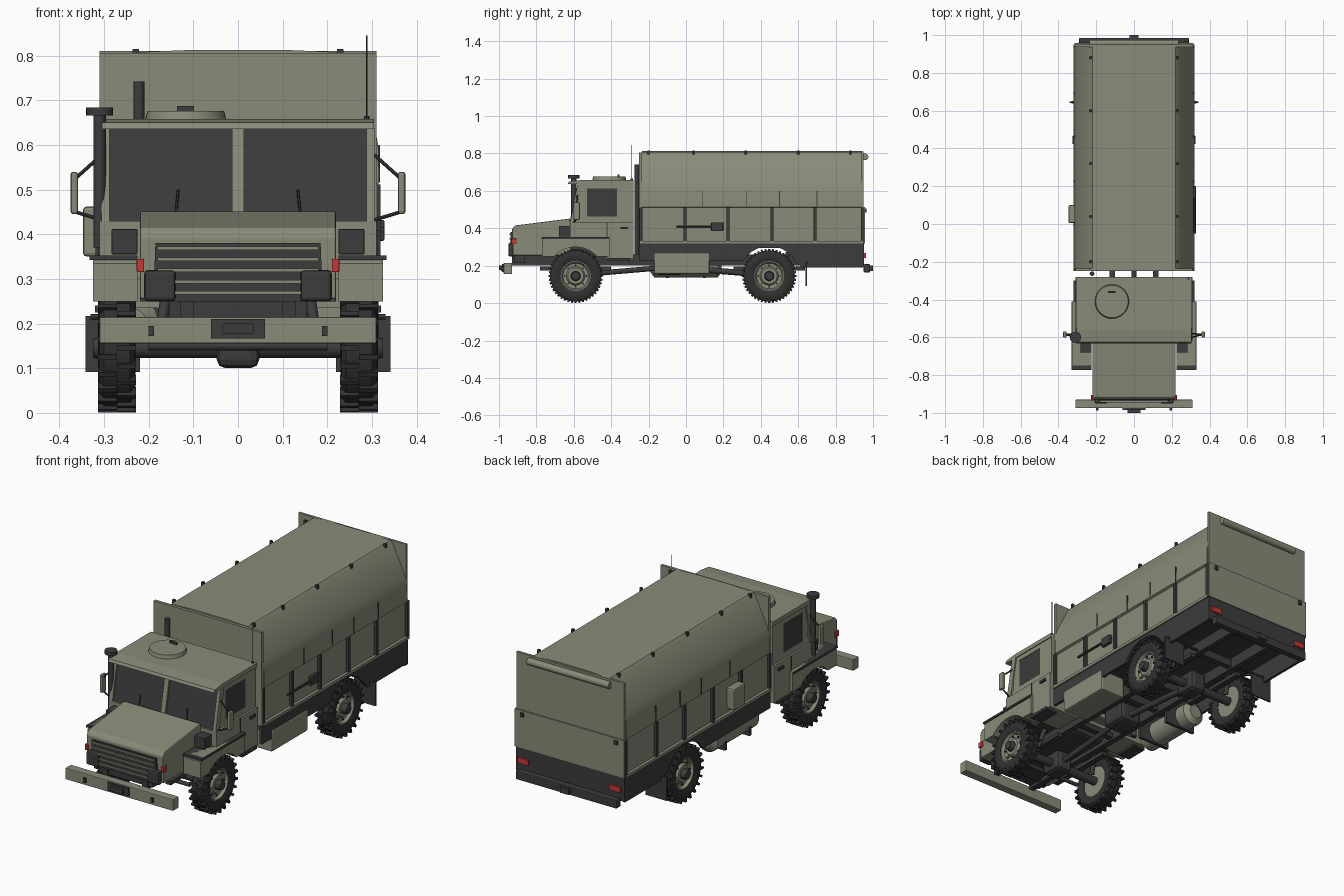
import bpy, bmesh, math
from mathutils import Matrix, Vector

if "Cube" in bpy.data.objects:
    bpy.data.objects.remove(bpy.data.objects["Cube"])

def mat(name, c):
    m = bpy.data.materials.new(name)
    m.diffuse_color = (*c, 1)
    m.use_nodes = True
    m.node_tree.nodes["Principled BSDF"].inputs["Base Color"].default_value = m.diffuse_color
    return m
OLIVE, DARK = mat("olive", (.25, .26, .19)), mat("dark", (.045, .045, .045))
RED, TYRE = mat("red", (.55, .04, .04)), mat("rubber", (.03, .03, .03))

def finish(name, bm, m, bevel=0, smooth=False):
    bmesh.ops.recalc_face_normals(bm, faces=bm.faces[:])
    me = bpy.data.meshes.new(name)
    bm.to_mesh(me)
    bm.free()
    o = bpy.data.objects.new(name, me)
    bpy.context.collection.objects.link(o)
    me.materials.append(m)
    if bevel:
        b = o.modifiers.new("bevel", 'BEVEL')
        b.width, b.segments = bevel, 2
    if smooth:
        bpy.ops.object.select_all(action='DESELECT')
        o.select_set(True)
        bpy.context.view_layer.objects.active = o
        bpy.ops.object.shade_smooth_by_angle(angle=math.radians(35))
    return o

def box(name, x, y, z, m=OLIVE, bevel=0, mirror=False):
    for s in ((1, -1) if mirror else (1,)):
        bm = bmesh.new()
        c = Vector((s * (x[0] + x[1]) / 2, sum(y) / 2, sum(z) / 2))
        bmesh.ops.create_cube(bm, size=1, matrix=Matrix.Translation(c) @ Matrix.Diagonal(
            (abs(x[1] - x[0]), y[1] - y[0], z[1] - z[0], 1)))
        finish(name, bm, m, bevel)

def prism(name, pts, axis, a, b, m=OLIVE, mirror=False, smooth=False, bevel=0):
    for s in ((1, -1) if mirror else (1,)):
        bm = bmesh.new()
        vs = [bm.verts.new((s * a, p, q) if axis == 'x' else (p, a, q)) for p, q in pts]
        f = bm.faces.new(vs)
        r = bmesh.ops.extrude_face_region(bm, geom=[f])
        d = Vector((s * (b - a), 0, 0)) if axis == 'x' else Vector((0, b - a, 0))
        bmesh.ops.translate(bm, vec=d, verts=[v for v in r['geom'] if isinstance(v, bmesh.types.BMVert)])
        finish(name, bm, m, bevel, smooth)

def rod(name, p, q, r, m=DARK, n=16, r2=None, mirror=False):
    for s in ((1, -1) if mirror else (1,)):
        a, b = Vector((s * p[0], *p[1:])), Vector((s * q[0], *q[1:]))
        d = b - a
        bm = bmesh.new()
        bmesh.ops.create_cone(bm, cap_ends=True, segments=n, radius1=r, radius2=r if r2 is None else r2,
            depth=d.length, matrix=Matrix.Translation((a + b) / 2) @ d.to_track_quat('Z', 'Y').to_matrix().to_4x4())
        finish(name, bm, m, 0, True)

def lathe(bm, prof, s, y, z, n=40):
    vs = [bm.verts.new((s * x, y, z + r)) for x, r in prof]
    es = [bm.edges.new((vs[i], vs[i + 1])) for i in range(len(vs) - 1)]
    bmesh.ops.spin(bm, geom=vs + es, cent=(0, y, z), axis=(1, 0, 0), angle=2 * math.pi, steps=n)
    bmesh.ops.remove_doubles(bm, verts=bm.verts[:], dist=1e-5)

# wheels: tyre with lugs, dished rim, hub and bolts
WZ, FRONT, REAR = .145, -.59, .445
for label, wy in (("front", FRONT), ("rear", REAR)):
    for s in (1, -1):
        bm = bmesh.new()
        lathe(bm, [(.238, .08), (.230, .1), (.232, .125), (.242, .137), (.3, .137), (.31, .125),
                   (.313, .1), (.305, .08), (.238, .08)], s, wy, WZ)
        for i in range(44):
            a = i * 2 * math.pi / 44
            x = .25 if i % 2 else .292
            M = Matrix.Translation((0, wy, WZ)) @ Matrix.Rotation(a, 4, 'X') @ Matrix.Translation(
                (s * x, 0, .132)) @ Matrix.Diagonal((.043, .011, .025, 1))
            bmesh.ops.create_cube(bm, size=1, matrix=M)
        finish(label + "_tyre", bm, TYRE, 0, True)
        bm = bmesh.new()
        lathe(bm, [(.24, .001), (.24, .08), (.303, .083), (.303, .075), (.288, .068), (.285, .05),
                   (.297, .042), (.297, .001)], s, wy, WZ, 32)
        finish(label + "_rim", bm, OLIVE, 0, True)
        rod(label + "_hub", (s * .29, wy, WZ), (s * .325, wy, WZ), .028, DARK, 16, .022)
        for i in range(8):
            a = i * math.pi / 4
            y, z = wy + .058 * math.cos(a), WZ + .058 * math.sin(a)
            rod("wheel_bolt", (s * .283, y, z), (s * .295, y, z), .005, DARK, 6)
    # axle, differential and springs
    rod(label + "_axle", (-.24, wy, WZ), (.24, wy, WZ), .022)
    box(label + "_differential", (-.048, .048), (wy - .06, wy + .06), (.1, .205), DARK, .02)
    box(label + "_leaf_spring", (.13, .16), (wy - .19, wy + .19), (.175, .195), DARK, mirror=True)
    rod(label + "_shock", (.18, wy + .05, .14), (.16, wy + .1, .27), .012, mirror=True)

# chassis frame and drivetrain
box("frame_rail", (.1, .13), (-.93, .95), (.2, .26), DARK, mirror=True)
for y in (-.85, -.3, .05, .25, .62, .9):
    box("cross_member", (-.11, .11), (y - .015, y + .015), (.21, .25), DARK)
rod("front_driveshaft", (0, FRONT, .15), (0, -.12, .19), .014)
rod("rear_driveshaft", (0, -.05, .19), (0, REAR, .15), .016)
box("transfer_case", (-.065, .065), (-.16, -.02), (.15, .25), DARK, .02)
box("engine_block", (-.1, .1), (-.88, -.35), (.21, .3), DARK, .02)
rod("steering_link", (-.2, -.68, .15), (.2, -.68, .15), .01)

# front bumper
box("front_bumper", (-.31, .31), (-.975, -.93), (.155, .215), OLIVE, .004)
box("bumper_plate", (-.06, .06), (-.985, -.97), (.167, .21), DARK)
box("front_tow_hitch", (-.035, .035), (-1, -.98), (.178, .2), DARK)
box("bumper_hook", (.188, .2), (-.988, -.97), (.172, .195), DARK, mirror=True)
box("radiator_underside", (-.155, .155), (-.92, -.86), (.215, .255), DARK)

# bonnet and grille
prism("bonnet", [(-.925, .255), (-.93, .395), (-.915, .415), (-.62, .452), (-.62, .255)], 'x', -.22, .22, bevel=.005)
prism("grille_recess", [(-.19, .25), (.19, .25), (.185, .38), (-.185, .38)], 'y', -.937, -.92, DARK)
for i in range(5):
    z = .265 + i * .025
    box("grille_slat", (-.18, .18), (-.945, -.93), (z, z + .008))
box("headlight_housing", (.14, .21), (-.95, -.92), (.25, .32), DARK, .008, True)
box("indicator", (.21, .227), (-.935, -.905), (.315, .345), RED, .003, True)
box("cowl_vent", (.225, .283), (-.68, -.61), (.355, .412), DARK, .003, True)

# wings with wheel arches
arch = [(FRONT + .155 * math.cos(a), WZ + .155 * math.sin(a)) for a in
        [math.radians(42.6 + i * 94.8 / 10) for i in range(11)]]
prism("front_wing", [(-.77, .25), (-.77, .335), (-.75, .353), (-.41, .353), (-.41, .25)] + arch, 'x', .225, .325, mirror=True)
box("wing_edge", (.225, .332), (-.772, -.41), (.342, .353), DARK, 0, True)

# cab
prism("cab_lower", [(-.62, .3), (-.62, .43), (-.28, .43), (-.28, .235), (-.43, .235), (-.43, .3)], 'x', -.31, .31)
box("cab_floor", (-.22, .22), (-.62, -.28), (.25, .3), DARK)
box("cab_step", (.25, .32), (-.42, -.3), (.225, .24), DARK, 0, True)
box("cab_back_wall", (-.3, .3), (-.295, -.28), (.43, .64))
prism("cab_roof", [(-.632, .636), (-.625, .65), (-.56, .658), (-.28, .658), (-.28, .636)], 'x', -.305, .305)
prism("windscreen", [(-.61, .43), (-.57, .638), (-.56, .638), (-.6, .43)], 'x', -.29, .29, DARK)
for n, a, b in (("side_pillar", .288, .306), ("side_pillar", -.306, -.288), ("centre_pillar", -.013, .013)):
    prism(n, [(-.62, .43), (-.58, .638), (-.55, .638), (-.59, .43)], 'x', a, b)
box("door_header", (.285, .3), (-.57, -.28), (.612, .638), mirror=True)
box("door_sill", (.285, .3), (-.6, -.28), (.428, .462), mirror=True)
box("door_rear_post", (.285, .3), (-.37, -.28), (.46, .614), mirror=True)
box("door_front_post", (.285, .3), (-.575, -.53), (.46, .614), mirror=True)
box("door_window", (.288, .297), (-.53, -.37), (.46, .613), DARK, mirror=True)
box("door_handle", (.31, .32), (-.35, -.31), (.395, .408), DARK, mirror=True)
box("door_seam", (.309, .312), (-.425, -.42), (.24, .43), DARK, mirror=True)
for x in (-.14, .14):
    rod("wiper", (x, -.618, .435), (x + .006 * (1 if x < 0 else -1), -.608, .5), .003, n=6)
# mirrors
box("wing_mirror", (.358, .375), (-.602, -.568), (.445, .54), OLIVE, .006, True)
rod("mirror_arm_upper", (.305, -.58, .578), (.364, -.585, .525), .004, n=8, mirror=True)
rod("mirror_arm_lower", (.305, -.6, .432), (.364, -.585, .45), .004, n=8, mirror=True)
# roof hatch, snorkel, exhaust, aerial
rod("roof_hatch", (-.117, -.41, .655), (-.117, -.41, .676), .091, OLIVE, 40, .086)
box("hatch_handle", (-.137, -.098), (-.365, -.355), (.676, .687), DARK)
rod("snorkel_pipe", (-.31, -.6, .37), (-.31, -.6, .668), .014)
rod("snorkel_cap", (-.31, -.6, .666), (-.31, -.6, .684), .03, DARK, 24)
rod("exhaust_stack", (-.222, -.263, .25), (-.222, -.263, .742), .0125)
rod("aerial", (.288, -.29, .64), (.288, -.29, .845), .002, n=6)
rod("aerial_base", (.288, -.29, .6), (.288, -.29, .665), .006, n=8)

# cargo body with canted upper sides, end boards
half = [(.305, .32), (.305, .51), (.316, .515), (.314, .6), (.305, .645), (.232, .797), (.22, .808), (.1, .813)]
prism("cargo_cover", half + [(-x, z) for x, z in reversed(half)], 'y', -.235, .94, smooth=True)
box("head_board", (-.31, .31), (-.25, -.235), (.32, .806))
box("tail_board_upper", (-.31, .31), (.938, .95), (.5, .81))
box("tail_board_lower", (-.315, .315), (.938, .957), (.32, .515))
rod("rolled_tarpaulin", (-.235, .957, .782), (.235, .957, .782), .018, OLIVE, 20)
for y in (-.24, -.005, .225, .46, .69, .943):
    box("side_post", (.3, .319), (y - .008, y + .008), (.32, .512), DARK, mirror=True)
for y in (.09, .325, .5, .7):
    box("cover_seam", (.3, .3185), (y - .002, y + .002), (.516, .6), DARK, mirror=True)
box("side_rail", (.3, .32), (-.245, .945), (.318, .333), OLIVE, mirror=True)
for y in (-.2, .04, .32, .6, .88):
    box("roof_catch", (.222, .236), (y - .006, y + .006), (.795, .815), DARK, mirror=True)
for x in (-.27, .27):
    box("tail_catch", (x - .009, x + .009), (.95, .966), (.485, .505), DARK)

# tray, side skirts, rear panel
box("cargo_floor", (-.305, .305), (-.245, .945), (.295, .32), DARK)
arch = [(REAR + .16 * math.cos(a), WZ + .16 * math.sin(a)) for a in
        [math.radians(150 - i * 12) for i in range(11)]]
arch = [(y, min(z, .303)) for y, z in arch]
prism("side_skirt", [(-.25, .318), (-.25, .225)] + arch + [(.62, .19), (.945, .19), (.945, .318)],
      'x', .298, .312, DARK, mirror=True)
box("rear_panel", (-.312, .312), (.935, .952), (.195, .32), DARK)
box("rear_bumper", (-.29, .29), (.95, .985), (.165, .208), DARK, .004)
box("rear_tow_hitch", (-.025, .025), (.98, 1), (.172, .2), DARK)
box("tail_light", (.235, .295), (.95, .962), (.24, .268), RED, mirror=True)
box("mudflap", (.22, .342), (.64, .648), (.092, .217), DARK, mirror=True)
rod("mudflap_bracket", (.12, .644, .215), (.33, .644, .215), .007, n=8, mirror=True)

# tanks, tool and locker
box("fuel_tank", (.17, .315), (-.17, .125), (.155, .267), OLIVE, .008)
rod("air_tank", (-.24, -.17, .2), (-.24, .17, .2), .062, OLIVE, 28)
for y, d in ((-.17, -.02), (.17, .02)):
    rod("air_tank_end", (-.24, y, .2), (-.24, y + d, .2), .062, OLIVE, 28, .035)
for y in (-.1, .1):
    box("tank_bracket", (-.3, -.12), (y - .008, y + .008), (.135, .3), DARK)
rod("shovel_handle", (.322, -.05, .41), (.322, .14, .41), .006, n=8)
box("shovel_blade", (.31, .328), (.135, .2), (.385, .432), DARK, .004)
box("side_locker", (-.347, -.3), (.005, .1), (.35, .462), OLIVE, .008)
